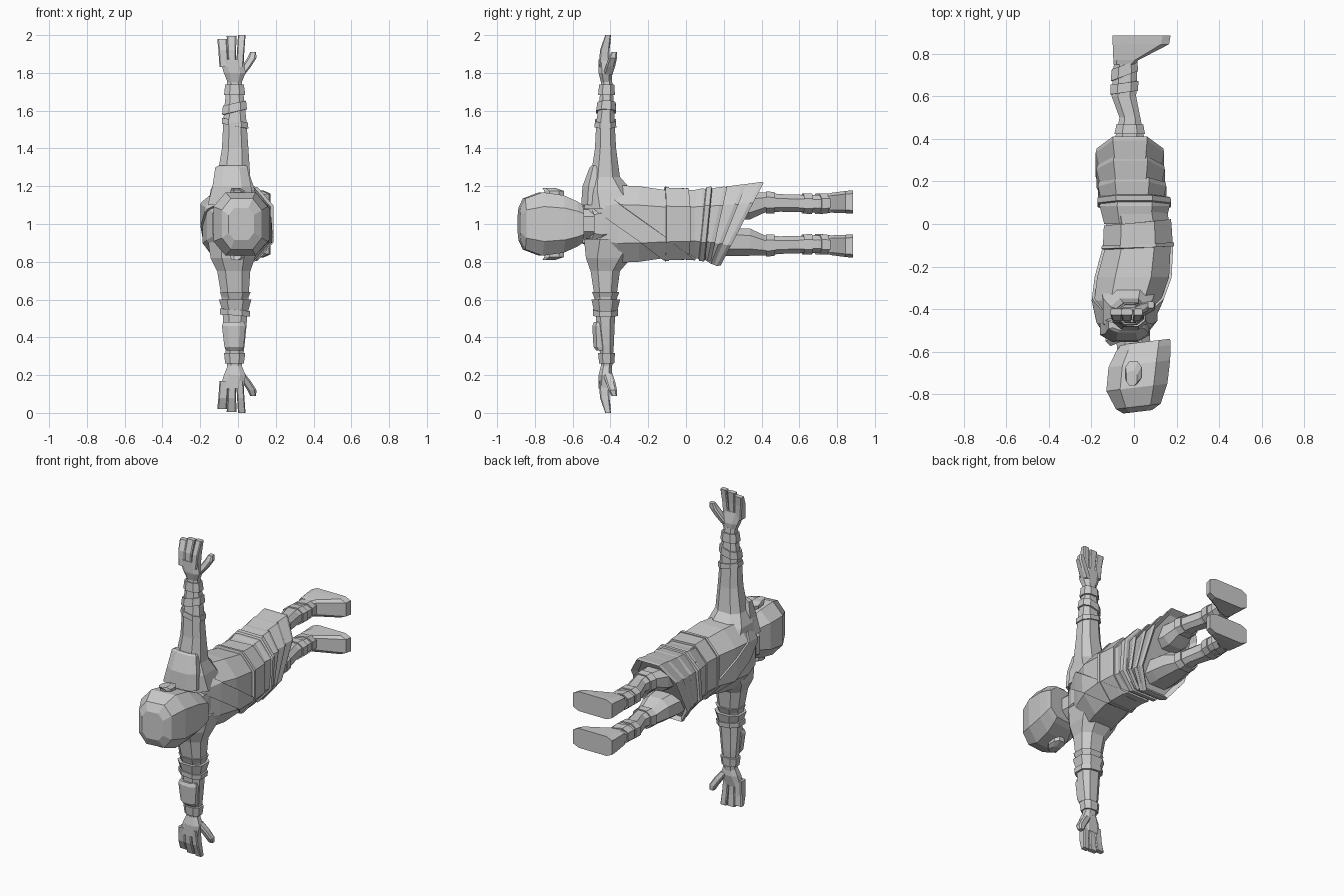
import bpy, bmesh
from mathutils import Vector

grey = bpy.data.materials.new("plain grey")
grey.diffuse_color = (0.6, 0.6, 0.6, 1)


def finish(name, bm):
    bmesh.ops.recalc_face_normals(bm, faces=bm.faces)
    me = bpy.data.meshes.new(name)
    bm.to_mesh(me)
    bm.free()
    me.materials.append(grey)
    ob = bpy.data.objects.new(name, me)
    bpy.context.collection.objects.link(ob)
    return ob


def loft(name, axis, sections, c=0.5, side=1, tilt=(0, 0)):
    """Eight-sided rings (t, x0, x1, v0, v1[, slope]) along y or z; side mirrors about z = 1."""
    unit = [(1, -c), (1, c), (c, 1), (-c, 1), (-1, c), (-1, -c), (-c, -1), (c, -1)]
    bm = bmesh.new()
    rings = []
    for s in sections:
        t, x0, x1, v0, v1 = s[:5]
        slope = s[5] if len(s) > 5 else tilt[1]
        ring = []
        for a, b in unit:
            x = (x0 + x1) / 2 + a * (x1 - x0) / 2
            v = (v0 + v1) / 2 + b * (v1 - v0) / 2
            d = t + tilt[0] * x + slope * v
            co = (x, d, 1 + side * v) if axis == 'y' else (x, v, 1 + side * d)
            ring.append(bm.verts.new(co))
        rings.append(ring)
    for r, q in zip(rings, rings[1:]):
        for i in range(8):
            j = (i + 1) % 8
            bm.faces.new((r[i], r[j], q[j], q[i]))
    bm.faces.new(rings[0])
    bm.faces.new(rings[-1])
    return finish(name, bm)


def wrap(name, src, point, normal, width, thick=0.012):
    """Strap cut from the surface of src between two parallel planes."""
    n = Vector(normal).normalized()
    bm = bmesh.new()
    bm.from_mesh(src.data)
    bmesh.ops.delete(bm, geom=[f for f in bm.faces if len(f.verts) > 4], context='FACES_ONLY')
    for s in (1, -1):
        bmesh.ops.bisect_plane(bm, geom=bm.verts[:] + bm.edges[:] + bm.faces[:],
                               plane_co=Vector(point) + n * s * width / 2,
                               plane_no=n * s, clear_outer=True)
    ob = finish(name, bm)
    m = ob.modifiers.new("thickness", 'SOLIDIFY')
    m.thickness = thick
    m.offset = 1
    return ob


def sym(y, x0, x1, h, *slope):
    return (y, x0, x1, -h, h, *slope)


# Head, ears and neck
loft("head", 'y', [sym(-0.885, -0.05, 0.085, 0.085), sym(-0.86, -0.085, 0.125, 0.135),
                   sym(-0.77, -0.13, 0.157, 0.168), sym(-0.66, -0.12, 0.17, 0.152),
                   sym(-0.59, -0.085, 0.172, 0.12), sym(-0.56, -0.06, 0.17, 0.10)],
     c=0.55, tilt=(0.12, 0))
for side in (1, -1):
    loft("ear", 'z', [(0.12, -0.03, 0.035, -0.74, -0.65), (0.175, -0.04, 0.035, -0.75, -0.645),
                      (0.19, -0.035, 0.015, -0.76, -0.69)], side=side)
loft("neck", 'y', [sym(-0.62, -0.075, 0.08, 0.075), sym(-0.42, -0.10, 0.07, 0.08)])

# Collar, lower at the chest than at the nape
loft("collar", 'y', [sym(-0.50, -0.07, 0.06, 0.07), sym(-0.525, -0.11, 0.085, 0.10),
                     sym(-0.49, -0.135, 0.10, 0.115), sym(-0.44, -0.13, 0.10, 0.10)], tilt=(0.45, 0))

# Torso with straps
torso = loft("torso", 'y', [sym(-0.53, -0.12, 0.03, 0.11), sym(-0.46, -0.165, 0.08, 0.17),
                            sym(-0.36, -0.187, 0.125, 0.205), sym(-0.25, -0.173, 0.165, 0.20),
                            sym(-0.11, -0.135, 0.172, 0.18), sym(0.0, -0.13, 0.165, 0.178),
                            sym(0.12, -0.15, 0.15, 0.185)])
wrap("chest_sash", torso, (0, -0.29, 1), (0, 1, 1.4), 0.10)
wrap("waist_belt", torso, (0, -0.05, 1), (-0.1, 1, 0), 0.11)
wrap("belt_edge", torso, (0, -0.105, 1), (-0.05, 1, 0), 0.018, 0.018)

# Wrapped skirt: overlapping tiers whose hems slant more and more
tiers = [(0.00, 0.105, 0, 0.0, -0.162, 0.168, 0.188), (0.09, 0.175, 0.0, 0.22, -0.17, 0.152, 0.198),
         (0.15, 0.235, 0.2, 0.4, -0.177, 0.145, 0.21), (0.20, 0.298, 0.38, 0.52, -0.18, 0.142, 0.222)]
for a, b, sa, sb, x0, x1, h in tiers:
    loft("skirt_tier", 'y', [sym(a, x0 + 0.022, x1 - 0.02, h - 0.016, sa), sym(b - 0.02, x0, x1, h, sb),
                             sym(b, x0 + 0.004, x1 - 0.004, h - 0.002, sb),
                             sym(b - 0.03, x0 + 0.03, x1 - 0.03, h - 0.025, sb)])
loft("hip_strap", 'y', [sym(0.085, -0.16, 0.165, 0.185, 0.1), sym(0.09, -0.172, 0.175, 0.196, 0.1),
                        sym(0.115, -0.172, 0.172, 0.198, 0.1), sym(0.12, -0.16, 0.16, 0.187, 0.1)])

# Legs, cuffs and feet
for side in (1, -1):
    leg = loft("leg", 'y', [(0.08, -0.13, 0.10, 0.02, 0.17), (0.25, -0.13, 0.08, 0.02, 0.17),
                            (0.34, -0.115, 0.065, 0.025, 0.168), (0.42, -0.085, 0.045, 0.062, 0.166),
                            (0.50, -0.068, 0.03, 0.065, 0.158), (0.60, -0.105, 0.01, 0.063, 0.155),
                            (0.70, -0.10, 0.015, 0.06, 0.153), (0.79, -0.09, 0.005, 0.068, 0.155)], side=side)
    wrap("knee_cuff", leg, (0, 0.445, 1), (0, 1, 0), 0.045, 0.008)
    wrap("shin_wrap", leg, (-0.05, 0.64, 1), (-0.15, 1, 0), 0.045, 0.008)
    wrap("ankle_wrap", leg, (-0.05, 0.72, 1), (-0.4, 1, 0), 0.05, 0.008)
    loft("foot", 'y', [(0.75, -0.097, 0.002, 0.063, 0.16), (0.77, -0.097, 0.02, 0.06, 0.165),
                       (0.845, -0.10, 0.165, 0.057, 0.175), (0.885, -0.10, 0.172, 0.055, 0.178)],
         c=0.72, side=side)

# Arms and hands
arms = {}
for side in (1, -1):
    arms[side] = loft("arm", 'z', [(0.08, -0.16, 0.11, -0.54, -0.20), (0.18, -0.145, 0.09, -0.53, -0.29),
                                   (0.25, -0.11, 0.065, -0.505, -0.35), (0.40, -0.085, 0.055, -0.482, -0.37),
                                   (0.54, -0.078, 0.045, -0.475, -0.378), (0.64, -0.07, 0.035, -0.46, -0.382),
                                   (0.77, -0.055, 0.018, -0.447, -0.392)], side=side)
    wrap("wrist_band", arms[side], (0, -0.42, 1 + side * 0.71), (0, 0, 1), 0.055, 0.01)
    loft("palm", 'z', [(0.75, -0.055, 0.02, -0.45, -0.395), (0.80, -0.075, 0.04, -0.463, -0.39),
                       (0.87, -0.095, 0.03, -0.462, -0.405)], side=side)
    # fingers, fanned with one gap
    for x0, x1, s0, s1, top in ((-0.098, -0.05, -0.11, -0.058, 0.98), (-0.052, -0.012, -0.06, -0.008, 0.995),
                                (-0.010, 0.028, 0.0, 0.04, 1.0)):
        loft("finger", 'z', [(0.83, x0, x1, -0.462, -0.408), (0.92, (x0 + s0) / 2, (x1 + s1) / 2, -0.455, -0.405),
                             (top, s0, s1, -0.428, -0.398)], c=0.75, side=side)
    loft("thumb", 'z', [(0.79, -0.01, 0.035, -0.44, -0.39), (0.835, 0.02, 0.07, -0.425, -0.375),
                        (0.88, 0.05, 0.098, -0.41, -0.365), (0.91, 0.065, 0.095, -0.395, -0.365)],
         c=0.6, side=side)

# Upper arm extras: slanted forearm strap and shoulder pad
wrap("forearm_strap", arms[1], (0, -0.42, 1.62), (-0.25, 0, 1), 0.045, 0.01)
wrap("elbow_strap", arms[1], (0, -0.42, 1.53), (0.2, 0, 1), 0.03, 0.008)
loft("shoulder_pad", 'z', [(0.10, -0.16, 0.075, -0.555, -0.42), (0.20, -0.135, 0.07, -0.548, -0.42),
                           (0.30, -0.12, 0.05, -0.51, -0.44), (0.31, -0.10, 0.04, -0.50, -0.45)])

# Lower arm extras: flared sleeve bands and bracer plate
for a, b, g in ((0.36, 0.40, 0.012), (0.40, 0.475, 0.016)):
    loft("sleeve_band", 'z', [(a, -0.085 - g, 0.055 + g, -0.485 - g, -0.365 + g),
                              (b, -0.078, 0.05, -0.483, -0.368)], side=-1)
wrap("sleeve_hem", arms[-1], (0, -0.42, 0.53), (0.1, 0, 1), 0.03, 0.015)
loft("bracer", 'z', [(0.52, -0.078, 0.035, -0.488, -0.42), (0.54, -0.085, 0.04, -0.496, -0.42),
                     (0.65, -0.072, 0.03, -0.49, -0.42), (0.67, -0.06, 0.025, -0.475, -0.42)], side=-1)
